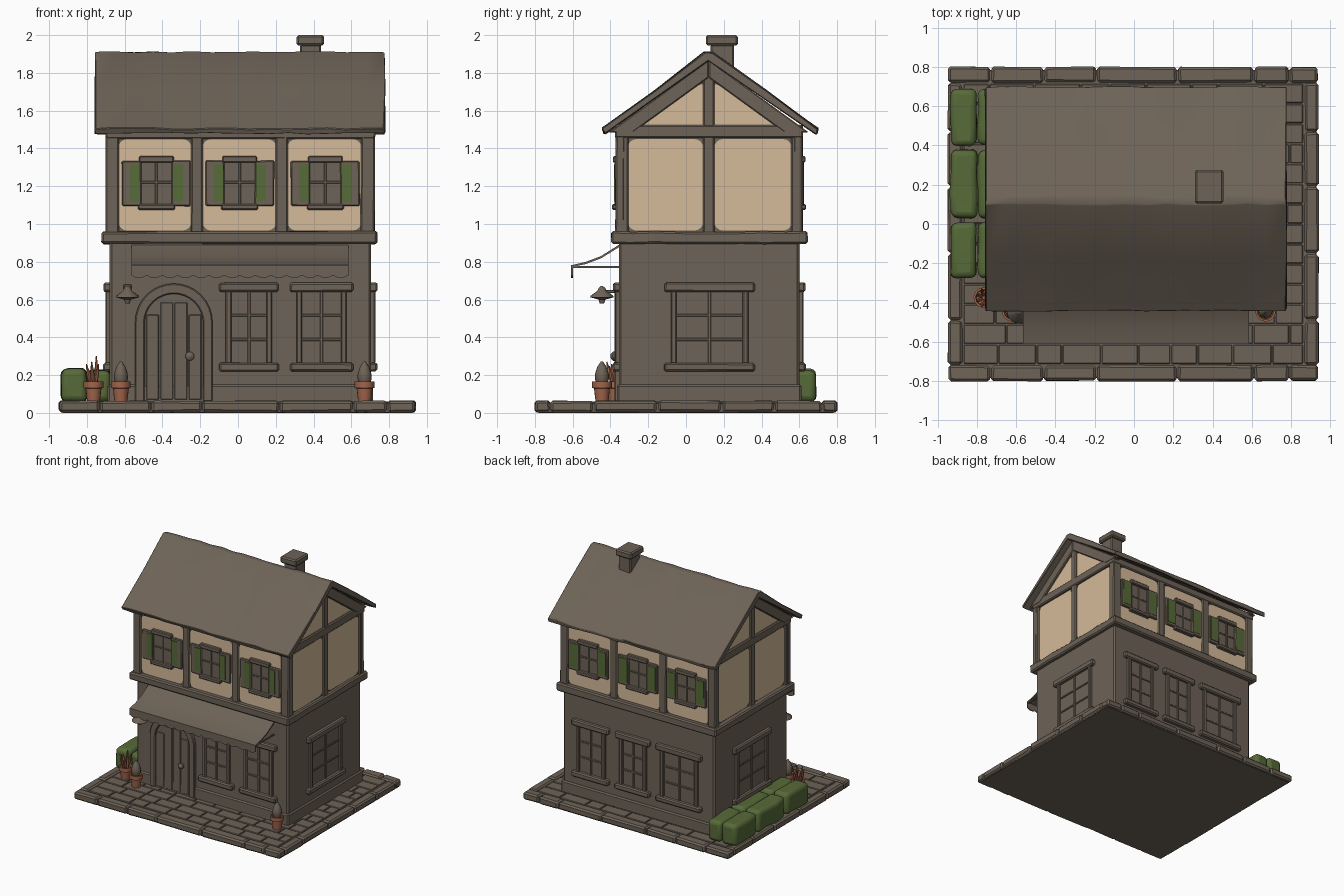
import bpy, bmesh, math, random
from mathutils import Vector, Matrix

if "Cube" in bpy.data.objects:
    bpy.data.objects.remove(bpy.data.objects["Cube"])

random.seed(4)


def material(name, rgb):
    m = bpy.data.materials.new(name)
    m.diffuse_color = (*rgb, 1)
    m.use_nodes = True
    m.node_tree.nodes["Principled BSDF"].inputs["Base Color"].default_value = m.diffuse_color
    return m


BROWN = material("weathered brown", (0.155, 0.125, 0.096))
CREAM = material("cream plaster", (0.66, 0.49, 0.32))
GREEN = material("leaf green", (0.095, 0.145, 0.04))
CLAY = material("terracotta", (0.36, 0.13, 0.07))

# (along, outward, z) -> world, for every wall plus two free axes
SIDES = {
    "front": lambda u, d, z: (u, -0.355 - d, z),
    "back": lambda u, d, z: (u, 0.60 + d, z),
    "left": lambda u, d, z: (-0.68 - d, u, z),
    "right": lambda u, d, z: (0.705 + d, u, z),
    "free": lambda u, d, z: (u, d, z),
    "across": lambda u, d, z: (d, u, z),
}


def finish(name, bm, mat, bevel=0.0, smooth=False, seg=1):
    bmesh.ops.recalc_face_normals(bm, faces=bm.faces)
    me = bpy.data.meshes.new(name)
    bm.to_mesh(me)
    bm.free()
    me.materials.append(mat)
    ob = bpy.data.objects.new(name, me)
    bpy.context.collection.objects.link(ob)
    if bevel:
        b = ob.modifiers.new("soft edges", "BEVEL")
        b.width, b.segments = bevel, seg
    if smooth:
        bpy.context.view_layer.objects.active = ob
        ob.select_set(True)
        bpy.ops.object.shade_smooth_by_angle(angle=math.radians(45))
        ob.select_set(False)
    return ob


def prism(name, side, pts, d0, d1, mat=BROWN, bevel=0.0, wobble=0.0, cuts=0, seg=1, smooth=False):
    """Outline of (along, z) points extruded from depth d0 to d1."""
    bm, f = bmesh.new(), SIDES[side]
    a = [bm.verts.new(f(u, d0, z)) for u, z in pts]
    b = [bm.verts.new(f(u, d1, z)) for u, z in pts]
    n = len(pts)
    bm.faces.new(a)
    bm.faces.new(b[::-1])
    for i in range(n):
        bm.faces.new((a[i], b[i], b[(i + 1) % n], a[(i + 1) % n]))
    if cuts:
        long = [e for e in bm.edges if e.verts[0] in a and e.verts[1] in b
                or e.verts[0] in b and e.verts[1] in a]
        bmesh.ops.subdivide_edges(bm, edges=long, cuts=cuts, use_grid_fill=True)
    for v in bm.verts:
        v.co += Vector([random.uniform(-wobble, wobble) for _ in range(3)])
    return finish(name, bm, mat, bevel, smooth, seg)


def box(name, side, u0, u1, z0, z1, d0, d1, mat=BROWN, bevel=0.006, **k):
    return prism(name, side, [(u0, z0), (u1, z0), (u1, z1), (u0, z1)], d0, d1, mat, bevel, **k)


def rounded(u0, u1, z0, z1, r=0.05):
    out = []
    for cx, cz, s in ((u1 - r, z1 - r, 0), (u0 + r, z1 - r, 90), (u0 + r, z0 + r, 180), (u1 - r, z0 + r, 270)):
        for k in range(5):
            t = math.radians(s + k * 22.5)
            out.append((cx + r * math.cos(t), cz + r * math.sin(t)))
    return out


def lathe(name, profile, loc, mat, seg=16, rot=None):
    bm = bmesh.new()
    rings = [[bm.verts.new((r * math.cos(2 * math.pi * i / seg), r * math.sin(2 * math.pi * i / seg), z))
              for i in range(seg)] for r, z in profile]
    for p, q in zip(rings, rings[1:]):
        for i in range(seg):
            bm.faces.new((p[i], p[(i + 1) % seg], q[(i + 1) % seg], q[i]))
    bm.faces.new(rings[0])
    bm.faces.new(rings[-1])
    bm.transform(Matrix.Translation(loc) @ (rot or Matrix()))
    return finish(name, bm, mat, smooth=True)


# ground slab, border stones and pavers
box("ground_slab", "free", -0.935, 0.93, 0, 0.052, -0.785, 0.785)
for side_y in (-0.76, 0.76):
    edges = [-0.95, -0.73, -0.46, -0.19, 0.22, 0.61, 0.79, 0.94]
    for a, b in zip(edges, edges[1:]):
        box("border_stone", "free", a + .004, b - .004, 0.004, 0.064, side_y - .04, side_y + .04, bevel=.012, wobble=.003)
for side_x in (-0.912, 0.905):
    edges = [-0.72, -0.49, -0.15, 0.19, 0.47, 0.72]
    for a, b in zip(edges, edges[1:]):
        box("border_stone", "free", side_x - .036, side_x + .036, 0.004, 0.064, a + .004, b - .004, bevel=.012, wobble=.003)
for row in range(14):
    y0 = -0.715 + row * 0.1022
    x = -0.87
    while x < 0.86:
        x1 = min(x + random.uniform(0.13, 0.24), 0.863)
        if x1 > 0.80:
            x1 = 0.863
        box("paver", "free", x + .003, x1 - .003, 0.04, 0.06, y0 + .003, y0 + .099, bevel=.004)
        x = x1

# ground floor
box("ground_floor_wall", "free", -0.68, 0.705, 0.05, 0.92, -0.355, 0.60, bevel=0.012)
box("plinth", "free", -0.69, 0.716, 0.05, 0.15, -0.366, 0.612, bevel=0.01)
box("floor_band", "free", -0.722, 0.737, 0.895, 0.96, -0.395, 0.643, bevel=0.01, cuts=8, wobble=.003)

# upper floor body with gable ends
prism("upper_wall", "across", [(-.355, .93), (.60, .93), (.60, 1.51), (.12, 1.86), (-.355, 1.51)], -0.68, 0.705)


def window(side, u0, u1, z0=0.22, z1=0.69, rows=3):
    """Framed ground floor window with lintel, sill and glazing bars."""
    box("window_lintel", side, u0, u1, z1 - .05, z1, -.01, .032, bevel=.009, wobble=.002)
    box("window_sill", side, u0, u1, z0, z0 + .045, -.01, .034, bevel=.009, wobble=.002)
    a, b, lo, hi = u0 + .035, u1 - .035, z0 + .04, z1 - .045
    for s in (a, b - .03):
        box("window_jamb", side, s, s + .03, lo, hi, -.01, .022)
    box("window_pane", side, a, b, lo, hi, -.01, .004, bevel=0)
    box("window_mullion", side, (a + b) / 2 - .008, (a + b) / 2 + .008, lo, hi, -.01, .013, bevel=.003)
    for i in range(1, rows):
        z = lo + (hi - lo) * i / rows
        box("window_bar", side, a, b, z - .007, z + .007, -.01, .011, bevel=.003)


for u0, u1 in ((-.10, .215), (.275, .61)):
    window("front", u0, u1)
    window("back", u0, u1)
window("back", -.57, -.16)
for side in ("left", "right"):
    window(side, -.115, .365)


# arched door
def arch(r, spring, cx=-.34):
    return [(cx - r, .06)] + [(cx - r * math.cos(math.pi * i / 16), spring + r * math.sin(math.pi * i / 16))
                              for i in range(17)] + [(cx + r, .06)]


prism("door_surround", "front", arch(.205, .48) + arch(.155, .475)[::-1], -.01, .024, bevel=.006)
prism("door_leaf", "front", arch(.158, .475), -.01, .008)
for i in range(4):
    u = -.34 + (i - 1.5) * .075
    box("door_plank", "front", u - .034, u + .034, .07, .585 if i in (1, 2) else .52, 0, .014, bevel=.004)
lathe("door_knob", [(.008, 0), (.024, .008), (.024, .02), (.01, .032)], (-.255, -.367, .30), BROWN, 12,
      Matrix.Rotation(math.pi / 2, 4, "X"))

# timber frame, plaster panels and shuttered windows on long walls
for side in ("front", "back"):
    for a, b in ((-.70, -.63), (-.25, -.185), (.20, .265), (.65, .724)):
        box("timber_post", side, a, b, .95, 1.48, -.03, .018, bevel=.008, wobble=.002)
    box("timber_top_beam", side, -.70, .724, 1.45, 1.51, -.03, .02, bevel=.008)
    for c, a, b in ((-.432, -.635, -.245), (.009, -.19, .205), (.462, .26, .655)):
        prism("plaster_panel", side, rounded(a, b, .965, 1.45), -.003, .006, CREAM)
        box("upper_window_pane", side, c - .088, c + .088, 1.10, 1.335, 0, .010, bevel=0)
        box("upper_window_bar", side, c - .007, c + .007, 1.10, 1.335, 0, .016, bevel=.003)
        box("upper_window_bar", side, c - .085, c + .085, 1.215, 1.227, 0, .016, bevel=.003)
        box("upper_lintel", side, c - .092, c + .092, 1.325, 1.36, 0, .032, bevel=.006)
        box("upper_sill", side, c - .098, c + .098, 1.075, 1.105, 0, .036, bevel=.006)
        for s in (-1, 1):
            far, near = c + s * .182, c + s * .08
            box("shutter", side, min(far, near), max(far, near), 1.095, 1.335, 0, .022, wobble=.002)
            w0, w1 = (.087, .140) if side == "front" else (.092, .165)
            lo, hi = sorted((c + s * w0, c + s * w1))
            box("shutter_green_panel", side, lo, hi, 1.12, 1.315, .018, .026, GREEN, bevel=0)

# timber frame and plaster panels on the gable ends
for side in ("left", "right"):
    for a, b in ((-.372, -.305), (.09, .152), (.555, .617)):
        box("gable_post", side, a, b, .95, 1.79 if a == .09 else 1.48, -.03, .018, bevel=.008)
    box("gable_beam", side, -.375, .62, 1.455, 1.525, -.03, .022, bevel=.008)
    for s in (-1, 1):
        m = lambda y: .12 + s * y
        prism("gable_rafter", side, [(m(.53), 1.485), (m(0), 1.87), (m(0), 1.775), (m(.40), 1.485)], -.03, .024, bevel=.006)
        prism("gable_panel", side, [(m(.03), 1.52), (m(.345), 1.52), (m(.335), 1.545), (m(.06), 1.735), (m(.03), 1.74)],
              -.003, .006, CREAM)
    for a, b in ((-.31, .093), (.148, .562)):
        prism("plaster_panel", side, rounded(a, b, .965, 1.45), -.003, .006, CREAM)

# roof and chimney
prism("roof", "across", [(-.445, 1.505), (-.16, 1.708), (.10, 1.91), (.14, 1.91), (.42, 1.708), (.70, 1.505), (.69, 1.475),
                         (.12, 1.866), (-.432, 1.475)], -.757, .777, cuts=14, wobble=.005, bevel=.004, smooth=True)
box("chimney_stack", "free", .328, .44, 1.74, 1.95, .13, .255, bevel=.008)
box("chimney_cap", "free", .31, .456, 1.945, 2.0, .105, .275, bevel=.01)

# awning cloth, scalloped valance and side rods
prism("awning_cloth", "across", [(-.35, .893), (-.45, .83), (-.53, .80), (-.605, .782), (-.605, .772), (-.53, .788),
                                 (-.45, .818), (-.35, .88)], -.565, .585, smooth=True)
scallops = []
for i in range(14 * 4 + 1):
    scallops.append((-.565 + 1.15 * i / 56, .728 - .014 * abs(math.sin(math.pi * i / 4))))
prism("awning_valance", "free", [(.585, .782), (-.565, .782)] + scallops, -.608, -.599)
for x in (-.56, .572):
    box("awning_rod", "free", x, x + .009, .768, .778, -.602, -.35, bevel=0)

# wall lamp
lathe("lamp_shade", [(.012, -.02), (.018, 0), (.062, .012), (.06, .02), (.025, .045), (.018, .06), (.005, .072)],
      (-.585, -.445, .60), BROWN)
box("lamp_arm", "free", -.592, -.578, .635, .65, -.445, -.35, bevel=.003)
box("lamp_plate", "free", -.605, -.565, .60, .68, -.372, -.35, bevel=.004)

# flower pots and their plants
pot = [(.034, 0), (.042, .07), (.052, .072), (.052, .105), (.042, .105), (.038, .09)]
for x, y in ((-.765, -.375), (-.62, -.445), (.67, -.445)):
    lathe("pot", pot, (x, y, .06), CLAY)
for x in (-.62, .67):
    lathe("pot_plant", [(.025, .0), (.037, .03), (.036, .06), (.025, .095), (.005, .125)], (x, -.445, .148), BROWN, 8)
for i in range(7):
    a = i * 0.9
    tilt = Matrix.Rotation(a, 4, "Z") @ Matrix.Rotation(.25 if i else 0, 4, "Y")
    lathe("twig", [(.009, 0), (.011, .06), (.003, .10 + .012 * (i % 3) if i else .15)],
          (-.765 + .015 * math.cos(a), -.375 + .015 * math.sin(a), .15), CLAY, 6, tilt)

# hedge blocks
for y0, y1 in ((-.275, .01), (.03, .38), (.40, .69)):
    for x0, x1, top in ((-.935, -.80, .235), (-.795, -.675, .225)):
        box("hedge_block", "free", x0, x1, .058, top, y0, y1, GREEN, bevel=.03, seg=3, cuts=2, wobble=.006, smooth=True)
